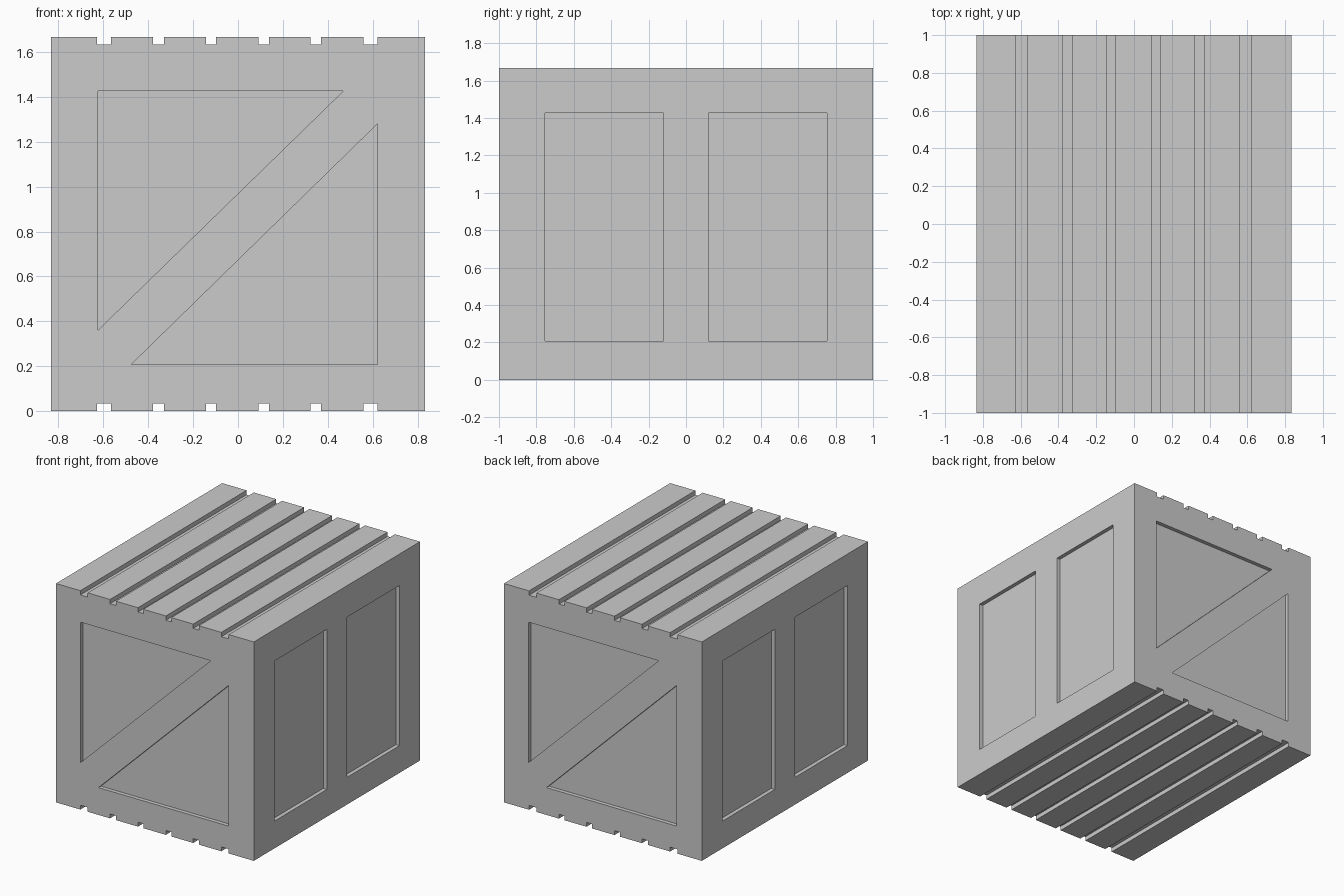
import bpy, bmesh
from mathutils import Vector

if "Cube" in bpy.data.objects:
    bpy.data.objects.remove(bpy.data.objects["Cube"])

HX, HY, H = 0.833, 1.0, 1.667      # half width, half length, height
GROOVE, RECESS = 0.033, 0.03       # depths of plank gaps and panels


def add_prism(bm, points, offset):
    """Extrude a flat polygon by an offset vector into a closed solid."""
    face = bm.faces.new([bm.verts.new(p) for p in points])
    result = bmesh.ops.extrude_face_region(bm, geom=[face], use_keep_orig=True)
    verts = [g for g in result["geom"] if isinstance(g, bmesh.types.BMVert)]
    bmesh.ops.translate(bm, verts=verts, vec=Vector(offset))


def make_object(name, bm):
    bmesh.ops.recalc_face_normals(bm, faces=bm.faces[:])
    mesh = bpy.data.meshes.new(name)
    bm.to_mesh(mesh)
    bm.free()
    obj = bpy.data.objects.new(name, mesh)
    bpy.context.collection.objects.link(obj)
    return obj


# Crate body: profile with plank gaps along the top and bottom
gaps = [(-0.628, -0.566), (-0.378, -0.329), (-0.143, -0.098),
        (0.092, 0.138), (0.323, 0.37), (0.56, 0.622)]
bottom, top = [(-HX, 0)], [(-HX, H)]
for a, b in gaps:
    bottom += [(a, 0), (a, GROOVE), (b, GROOVE), (b, 0)]
    top += [(a, H), (a, H - GROOVE), (b, H - GROOVE), (b, H)]
bottom.append((HX, 0))
top.append((HX, H))
bm = bmesh.new()
add_prism(bm, [(x, -HY, z) for x, z in bottom + top[::-1]], (0, 2 * HY, 0))
crate = make_object("crate", bm)

# Recessed panels: two triangles per end, two rectangles per side
triangles = [[(-0.625, 1.427), (0.47, 1.427), (-0.625, 0.36)],
             [(0.622, 1.28), (0.622, 0.208), (-0.475, 0.208)]]
bm = bmesh.new()
for s in (1, -1):
    for tri in triangles:
        add_prism(bm, [(s * x, -s * (HY - RECESS), z) for x, z in tri],
                  (0, -s * 0.1, 0))
    for y0, y1 in ((-0.753, -0.121), (0.121, 0.753)):
        rect = [(y0, 0.208), (y1, 0.208), (y1, 1.427), (y0, 1.427)]
        add_prism(bm, [(s * (HX - RECESS), y, z) for y, z in rect],
                  (s * 0.1, 0, 0))
cutter = make_object("panel_cutter", bm)
cutter.hide_render = True

# Cut the panels into the crate
cut = crate.modifiers.new("panels", 'BOOLEAN')
cut.operation = 'DIFFERENCE'
cut.solver = 'EXACT'
cut.object = cutter
bpy.context.view_layer.objects.active = crate
crate.select_set(True)
bpy.ops.object.modifier_apply(modifier=cut.name)
bpy.data.objects.remove(cutter)
